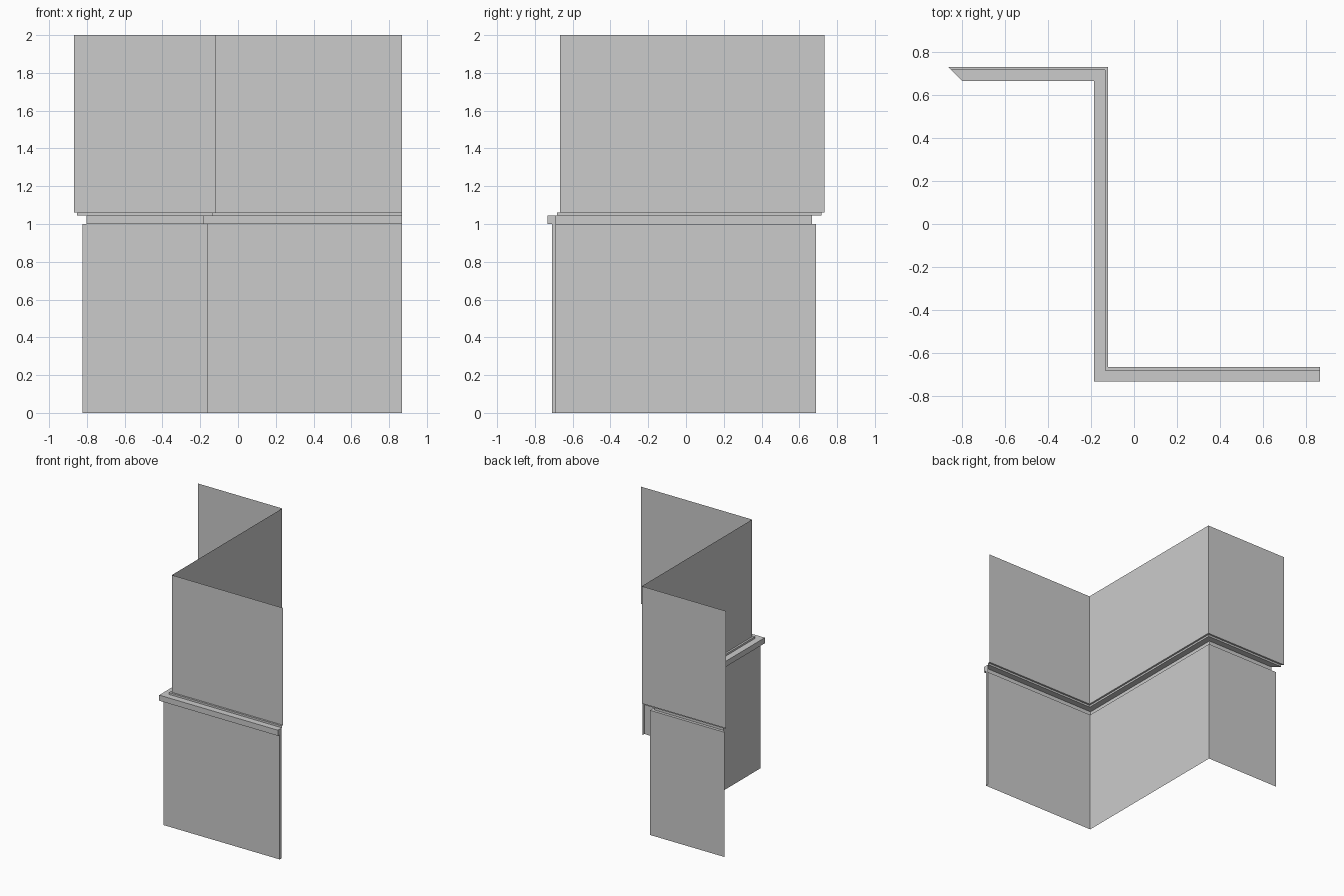
import bpy, bmesh

if "Cube" in bpy.data.objects:
    bpy.data.objects.remove(bpy.data.objects["Cube"])


def plan(o):
    """Z-shaped wall line, pushed outward by o (mitred at the far left end)."""
    return [(-0.867 + o, 0.732 - o), (-0.12 - o, 0.732 - o),
            (-0.12 - o, -0.667 - o), (0.867, -0.667 - o)]


def finish(name, bm):
    mesh = bpy.data.meshes.new(name)
    bm.to_mesh(mesh)
    bm.free()
    obj = bpy.data.objects.new(name, mesh)
    bpy.context.collection.objects.link(obj)
    return obj


def sweep(name, profile):
    """Sweep an (offset, z) profile, listed bottom to top, along the wall line."""
    bm = bmesh.new()
    rows = [[bm.verts.new((x, y, z)) for x, y in plan(o)] for o, z in profile]
    for a, b in zip(rows, rows[1:]):
        for i in range(3):
            bm.faces.new((a[i], a[i + 1], b[i + 1], b[i]))
    return finish(name, bm)


LOWER, LEDGE, LIP = 0.043, 0.066, 0.015

# Thin wall sheets below and above the moulding
sweep("lower_wall", [(LOWER, 0), (LOWER, 1.0)])
sweep("upper_wall", [(0, 1.06), (0, 2.0)])

# Stepped moulding between them
sweep("ledge_moulding", [(LOWER, 1.0), (LEDGE, 1.0), (LEDGE, 1.045),
                         (LIP, 1.045), (LIP, 1.06), (0, 1.06)])

# Narrow return closing the right-hand end
bm = bmesh.new()
outline = [(0.02, 0), (0.02, 1.045), (LEDGE, 1.045),
           (LEDGE, 1.0), (LOWER, 1.0), (LOWER, 0)]
face = bm.faces.new([bm.verts.new((0.867, -0.667 - o, z)) for o, z in outline])
face.normal_update()
if face.normal.x < 0:
    face.normal_flip()
finish("end_return", bm)
